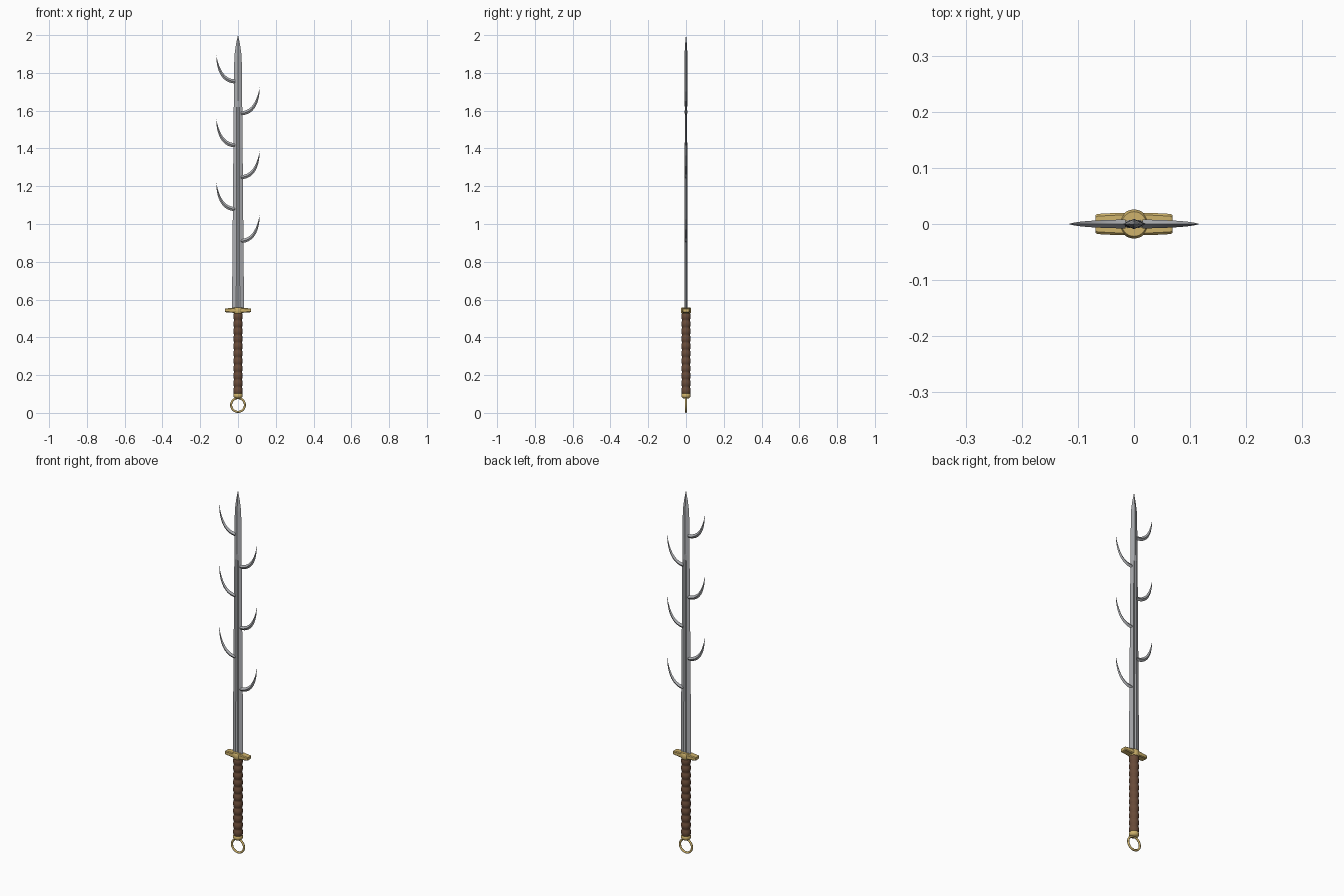
import bpy, bmesh, math
from mathutils import Vector

if "Cube" in bpy.data.objects:
    bpy.data.objects.remove(bpy.data.objects["Cube"])


def material(name, rgb):
    m = bpy.data.materials.new(name)
    m.diffuse_color = (*rgb, 1)
    m.use_nodes = True
    m.node_tree.nodes["Principled BSDF"].inputs["Base Color"].default_value = m.diffuse_color
    return m


STEEL = material("steel", (0.42, 0.43, 0.45))
BRASS = material("brass", (0.62, 0.45, 0.15))
LEATHER = material("leather", (0.14, 0.07, 0.04))


def loft(name, rings, mat, smooth=None):
    """Skin a list of equal-length point rings and cap both ends."""
    bm = bmesh.new()
    vr = [[bm.verts.new(p) for p in ring] for ring in rings]
    n = len(vr[0])
    for a, b in zip(vr, vr[1:]):
        for i in range(n):
            j = (i + 1) % n
            bm.faces.new((a[i], a[j], b[j], b[i]))
    bm.faces.new(vr[0][::-1])
    bm.faces.new(vr[-1])
    bmesh.ops.recalc_face_normals(bm, faces=bm.faces)
    me = bpy.data.meshes.new(name)
    bm.to_mesh(me)
    bm.free()
    ob = bpy.data.objects.new(name, me)
    bpy.context.collection.objects.link(ob)
    me.materials.append(mat)
    if smooth:
        shade(ob, smooth)
    return ob


def shade(ob, angle):
    bpy.ops.object.select_all(action='DESELECT')
    ob.select_set(True)
    bpy.context.view_layer.objects.active = ob
    bpy.ops.object.shade_smooth_by_angle(angle=math.radians(angle))


def turned(name, profile, mat, sides=24, smooth=40):
    """Round part from (radius, z) pairs."""
    rings = [[(r * math.cos(k * math.tau / sides), r * math.sin(k * math.tau / sides), z)
              for k in range(sides)] for r, z in profile]
    return loft(name, rings, mat, smooth)


# Blade: diamond section with a shallow fuller that runs out near z = 1.64
def blade_ring(z, w, t, groove):
    f = 0.3 * w
    s, c = t * 0.72, t * (0.72 - 0.3 if groove else 1)
    return [(w, 0, z), (f, s, z), (0, c, z), (-f, s, z),
            (-w, 0, z), (-f, -s, z), (0, -c, z), (f, -s, z)]


loft("blade", [blade_ring(*s) for s in (
    (0.545, 0.032, 0.010, True), (1.62, 0.0225, 0.009, True),
    (1.65, 0.0222, 0.009, False), (1.89, 0.0195, 0.008, False),
    (1.95, 0.011, 0.005, False), (2.0, 0.0004, 0.0003, False))], STEEL)


# Six curved branches, alternating sides up the blade
def branch(index, side, z0):
    a, b, c = Vector((0.015, -0.002)), Vector((0.1, 0)), Vector((0.115, 0.135))
    rings = []
    steps = 14
    for k in range(steps + 1):
        t = k / steps
        p = a * (1 - t) ** 2 + b * 2 * t * (1 - t) + c * t * t
        d = ((b - a) * (1 - t) + (c - b) * t).normalized()
        n = Vector((-d.y, d.x))
        w = 0.0105 * (1 - t ** 2.2) + 0.0003
        y = 0.0075 * (1 - t ** 1.6) + 0.0003
        up, dn = p + n * w, p - n * w
        rings.append([(side * q[0], h, z0 + q[1])
                      for q, h in ((up, 0), (p, y), (dn, 0), (p, -y))])
    loft(f"branch_{index}", rings, STEEL, 35)


for i in range(6):
    branch(i + 1, 1 if i % 2 == 0 else -1, 0.912 + 0.169 * i)


# Guard: tapered crossbar with chamfered section
def guard_ring(x, h, d):
    c, z = 0.004, 0.543
    pts = [(d, h - c), (d - c, h), (c - d, h), (-d, h - c),
           (-d, c - h), (c - d, -h), (d - c, -h), (d, c - h)]
    return [(x, y, z + v) for y, v in pts]


loft("guard", [guard_ring(*s) for s in (
    (-0.069, 0.008, 0.016), (-0.065, 0.010, 0.018), (-0.026, 0.013, 0.020),
    (0.026, 0.013, 0.020), (0.065, 0.010, 0.018), (0.069, 0.008, 0.016))], BRASS)
turned("guard_collar", [(0.022, 0.525), (0.026, 0.531), (0.026, 0.553), (0.022, 0.559)], BRASS)

# Wrapped grip with repeated ridges
bumps, lo, hi, per = 11, 0.098, 0.53, 8
turned("grip", [(0.0205 + 0.0045 * abs(math.sin(math.pi * k / per)),
                 lo + (hi - lo) * k / (bumps * per)) for k in range(bumps * per + 1)],
       LEATHER, 24, 50)

# Pommel collar and ring
turned("pommel_collar", [(0.014, 0.077), (0.022, 0.082), (0.025, 0.088),
                         (0.025, 0.098), (0.021, 0.104)], BRASS)
bpy.ops.mesh.primitive_torus_add(major_radius=0.0365, minor_radius=0.0055,
                                 major_segments=40, minor_segments=10,
                                 location=(0, 0, 0.042), rotation=(math.pi / 2, 0, 0))
ring = bpy.context.object
ring.name = "pommel_ring"
ring.data.materials.append(BRASS)
shade(ring, 60)
